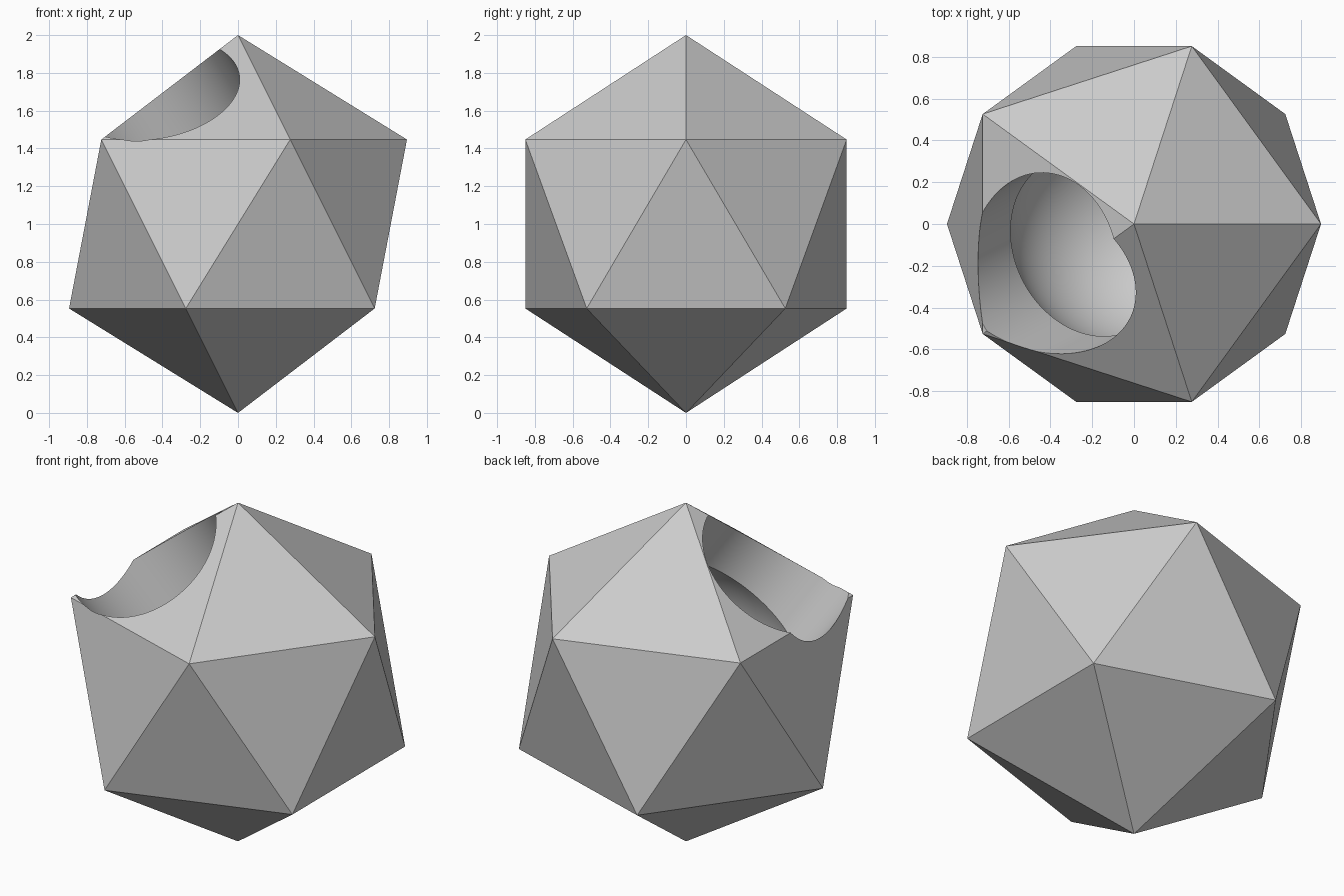
import bpy
import bmesh
import math
from mathutils import Vector, Matrix

cube = bpy.data.objects.get("Cube")
if cube:
    bpy.data.objects.remove(cube, do_unlink=True)

CENTRE = Vector((0, 0, 1))
CAVITY_RADIUS = 0.6
BORE_RADIUS = 0.447
BORE_AXIS = Vector((-0.523, -0.264, 0.81)).normalized()

grey = bpy.data.materials.new("plain_grey")
grey.use_nodes = True
colour = (0.6, 0.6, 0.6, 1)
grey.diffuse_color = colour
grey.node_tree.nodes["Principled BSDF"].inputs["Base Color"].default_value = colour


def add_object(name, bm):
    bmesh.ops.recalc_face_normals(bm, faces=bm.faces)
    mesh = bpy.data.meshes.new(name)
    bm.to_mesh(mesh)
    bm.free()
    mesh.materials.append(grey)
    obj = bpy.data.objects.new(name, mesh)
    bpy.context.collection.objects.link(obj)
    return obj


# Twenty-sided shell
bm = bmesh.new()
bmesh.ops.create_icosphere(bm, subdivisions=1, radius=1,
                           matrix=Matrix.Translation(CENTRE))
shell = add_object("faceted_shell", bm)

# Hollow: round cavity with a straight bore, as one turned profile
neck = math.pi - math.asin(BORE_RADIUS / CAVITY_RADIUS)
steps = 36
profile = [(CAVITY_RADIUS * math.sin(neck * i / steps),
            -CAVITY_RADIUS * math.cos(neck * i / steps))
           for i in range(steps + 1)]
profile += [(BORE_RADIUS, 1.3), (0, 1.3)]

bm = bmesh.new()
verts = [bm.verts.new((r, 0, z)) for r, z in profile]
edges = [bm.edges.new(pair) for pair in zip(verts, verts[1:])]
bmesh.ops.spin(bm, geom=verts + edges, cent=(0, 0, 0), axis=(0, 0, 1),
               angle=math.tau, steps=96, use_merge=False)
bmesh.ops.remove_doubles(bm, verts=bm.verts, dist=0.0005)
tilt = BORE_AXIS.to_track_quat("Z", "Y").to_matrix().to_4x4()
bm.transform(Matrix.Translation(CENTRE) @ tilt)
cutter = add_object("cavity_cutter", bm)
cutter.hide_render = True

# Carve the hollow, then keep the facets and rim crisp
bpy.ops.object.select_all(action="DESELECT")
shell.select_set(True)
bpy.context.view_layer.objects.active = shell
carve = shell.modifiers.new("carve", "BOOLEAN")
carve.operation = "DIFFERENCE"
carve.solver = "EXACT"
carve.object = cutter
bpy.ops.object.modifier_apply(modifier=carve.name)
bpy.data.objects.remove(cutter, do_unlink=True)
bpy.ops.object.shade_smooth_by_angle(angle=math.radians(25))
